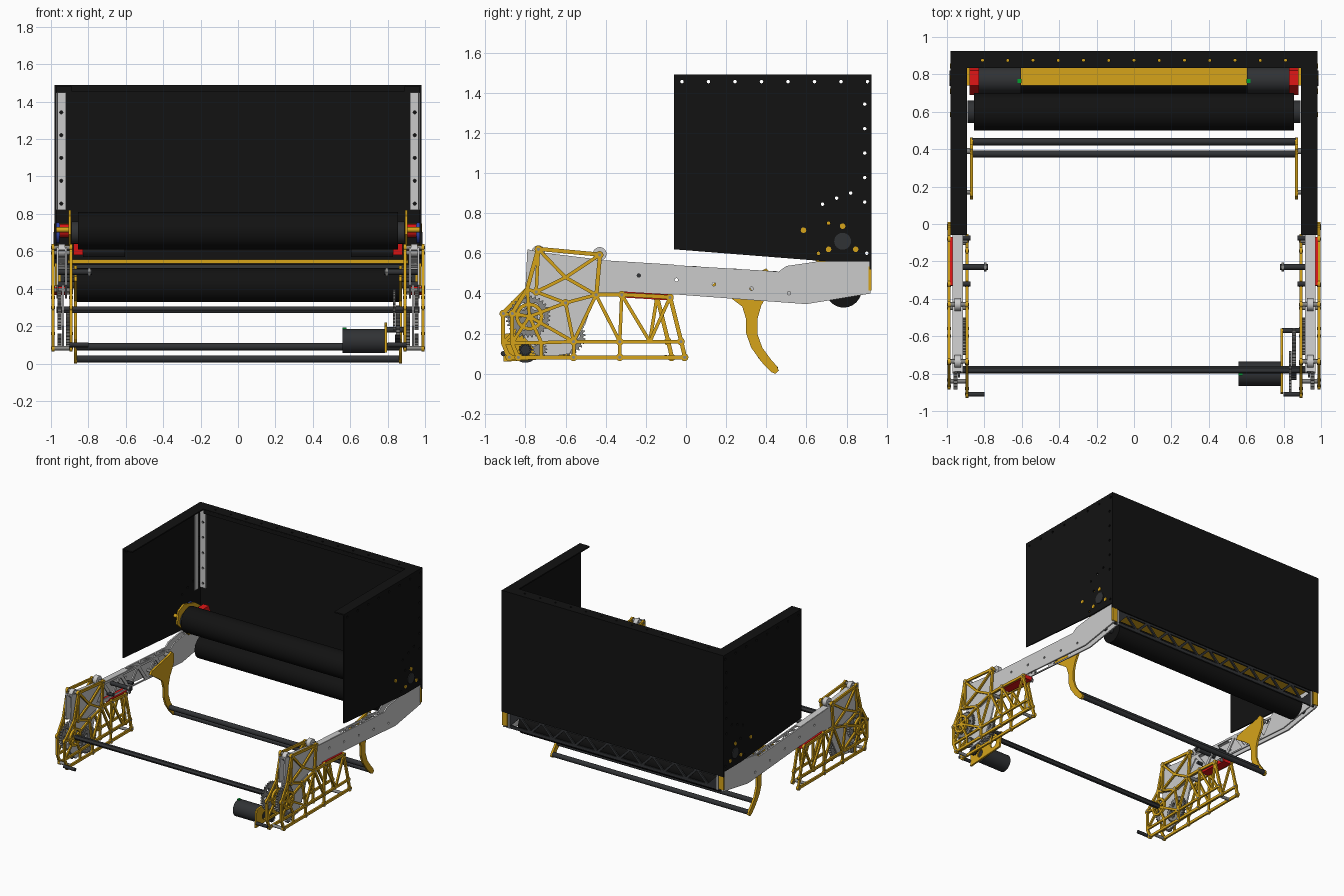
import bpy, math
from mathutils import Vector

if "Cube" in bpy.data.objects:
    bpy.data.objects.remove(bpy.data.objects["Cube"])

def material(name, rgb):
    m = bpy.data.materials.new(name)
    m.diffuse_color = (*rgb, 1)
    m.use_nodes = True
    m.node_tree.nodes["Principled BSDF"].inputs["Base Color"].default_value = m.diffuse_color
    return m

GOLD = material("gold", (0.67, 0.37, 0.01))
BLACK = material("black", (0.006, 0.006, 0.006))
DARK = material("dark_grey", (0.03, 0.032, 0.035))
STEEL = material("steel", (0.25, 0.25, 0.24))
RED = material("red", (0.75, 0.008, 0.008))
BLUE = material("blue", (0.03, 0.06, 0.4))
GREEN = material("green", (0.0, 0.35, 0.03))
PI = math.pi
ROT = {'x': (PI/2, 0, PI/2), 'y': (PI/2, 0, 0), 'z': (0, 0, 0)}

def add(name, mesh, loc, rot=(0, 0, 0), mat=None):
    o = bpy.data.objects.new(name, mesh)
    bpy.context.collection.objects.link(o)
    o.location, o.rotation_euler = loc, rot
    if mat and not mesh.materials:
        mesh.materials.append(mat)
    return o

def circle(u, v, r, n=12):
    return [(u + r*math.cos(2*PI*i/n), v + r*math.sin(2*PI*i/n)) for i in range(n)]

def inset(poly, d):
    p = [Vector(v) for v in poly]
    n = len(p)
    if sum(p[i-1].x*p[i].y - p[i].x*p[i-1].y for i in range(n)) < 0:
        p.reverse()
    out = []
    for i in range(n):
        a, b = (p[i]-p[i-1]).normalized(), (p[(i+1) % n]-p[i]).normalized()
        na, nb = Vector((-a.y, a.x)), Vector((-b.y, b.x))
        out.append(p[i] + (na+nb)*(d/(1+na.dot(nb))))
    return out

def plate(name, outline, holes, at, t, mat=None, axis='x', mirror=True):
    """Flat plate cut from an outline, t thick, centred at 'at' on its axis."""
    cu = bpy.data.curves.new(name, 'CURVE')
    cu.dimensions, cu.fill_mode, cu.extrude = '2D', 'BOTH', t/2
    for loop in [outline] + list(holes):
        s = cu.splines.new('POLY')
        s.points.add(len(loop)-1)
        for pt, v in zip(s.points, loop):
            pt.co = (v[0], v[1], 0, 1)
        s.use_cyclic_u, s.use_smooth = True, False
    tmp = bpy.data.objects.new("tmp", cu)
    bpy.context.collection.objects.link(tmp)
    dg = bpy.context.evaluated_depsgraph_get()
    me = bpy.data.meshes.new_from_object(tmp.evaluated_get(dg))
    bpy.data.objects.remove(tmp)
    for s in ((1, -1) if axis == 'x' and mirror else (1,)):
        loc = {'x': (s*at, 0, 0), 'y': (0, at, 0), 'z': (0, 0, at)}[axis]
        add(name + ("_right" if s > 0 else "_left") if mirror else name, me, loc, ROT[axis], mat)

def rod(name, x0, x1, y, z, r, mat=None, n=24, mirror=True):
    for s in ((1, -1) if mirror else (1,)):
        bpy.ops.mesh.primitive_cylinder_add(vertices=n, radius=r, depth=abs(x1-x0),
                                            location=(s*(x0+x1)/2, y, z), rotation=(0, PI/2, 0))
        o = bpy.context.object
        o.name = name + ("_right" if s > 0 else "_left") if mirror else name
        if mat:
            o.data.materials.append(mat)
        if n > 8:
            bpy.ops.object.shade_smooth_by_angle(angle=0.6)

def box(name, c, size, mat=None, mirror=True, rx=0, rz=0):
    for s in ((1, -1) if mirror else (1,)):
        bpy.ops.mesh.primitive_cube_add(size=1, location=(s*c[0], c[1], c[2]), rotation=(rx, 0, s*rz))
        o = bpy.context.object
        o.name = name + ("_right" if s > 0 else "_left") if mirror else name
        o.scale = size
        if mat:
            o.data.materials.append(mat)

def gear(name, y, z, r, teeth, x, t, mat=STEEL, mirror=True):
    pts = []
    for i in range(teeth*4):
        a, k = 2*PI*i/(teeth*4), r if i % 4 < 2 else r-0.012
        pts.append((y + k*math.cos(a), z + k*math.sin(a)))
    holes = [circle(y + .55*r*math.cos(a*PI/3), z + .55*r*math.sin(a*PI/3), .17*r, 10) for a in range(6)]
    plate(name, pts, holes if r > .06 else [], x, t, mat, 'x', mirror)

# Hopper: side panels, back panel, inward top flanges
side_holes = [(-0.02+0.132*i, 1.455) for i in range(8)] + [(0.89, 0.855+0.122*i) for i in range(5)]
side_holes += [(0.82, 0.9), (0.75, 0.875), (0.68, 0.845), (0.71, 0.75), (0.66, 0.6), (0.90, 0.6)]
plate("side_panel", [(-0.06, 1.49), (0.92, 1.49), (0.92, 0.56), (0.7, 0.56), (-0.06, 0.62)],
      [circle(y, z, 0.009, 8) for y, z in side_holes], 0.975, 0.01, BLACK)
box("side_top_flange", (0.935, 0.43, 1.485), (0.085, 0.98, 0.01), BLACK)
box("back_panel", (0, 0.92, 1.005), (1.96, 0.01, 0.97), BLACK, False)
plate("back_top_flange", [(-0.9, 0.835), (0.9, 0.835), (0.9, 0.925), (-0.9, 0.925)],
      [circle(-0.81+0.135*i, 0.875, 0.008, 8) for i in range(13)], 1.485, 0.01, BLACK, 'z', False)
box("back_flange_lip", (0, 0.838, 1.47), (1.78, 0.008, 0.03), BLACK, False)
# Grey corner angles
for s in (1, -1):
    a, b = sorted((s*0.92, s*0.97))
    plate("corner_angle_back", [(a, .82), (b, .82), (b, 1.45), (a, 1.45)],
          [circle(s*.945, .855+.122*i, .009, 8) for i in range(5)], 0.91, 0.008, None, 'y', False)
box("corner_angle_side", (0.966, 0.855, 1.135), (0.006, 0.045, 0.63))

# Rear lattice beam, gold shelf, corner brackets
cells, N = [], 19
for i in range(N-1):
    x = lambda k: -0.93 + 1.86*k/N
    lo, hi = (0.415, 0.515) if i % 2 else (0.515, 0.415)
    cells.append([(x(i), lo), (x(i+1), hi), (x(i+2), lo)])
plate("rear_lattice", [(-.95, .4), (.95, .4), (.95, .53), (-.95, .53)],
      [inset(c, 0.009) for c in cells], 0.908, 0.012, DARK, 'y', False)
box("rear_shelf", (0, 0.825, 0.545), (1.82, 0.17, 0.022), GOLD, False)
box("rear_corner_bracket", (0.955, 0.917, 0.475), (0.045, 0.014, 0.12), GOLD)

# Intake rollers, motors and brackets
rod("upper_roller", -0.855, 0.855, 0.6, 0.71, 0.1, BLACK, 40, False)
rod("lower_roller", -0.87, 0.87, 0.785, 0.42, 0.09, BLACK, 40, False)
rod("upper_roller_hub", 0.855, 0.89, 0.6, 0.7, 0.06, DARK)
rod("lower_roller_shaft", 0.87, 0.97, 0.785, 0.42, 0.018, DARK)
rod("intake_motor", 0.605, 0.83, 0.77, 0.64, 0.07, DARK, 32)
box("motor_terminal", (0.612, 0.765, 0.71), (0.02, 0.02, 0.01), GREEN)
plate("intake_gearbox", [(.70, .58), (.84, .58), (.85, .66), (.82, .74), (.74, .74), (.69, .66)],
      [], 0.855, 0.05, RED)
plate("intake_bracket", [(.51, .69), (.53, .79), (.6, .82), (.74, .78), (.88, .68), (.89, .555), (.66, .55)],
      [circle(.6, .71, .04), circle(.68, .63, .03)], 0.9, 0.014, GOLD)
rod("intake_red_hub", 0.907, 0.955, 0.72, 0.71, 0.035, RED)
rod("intake_blue_hub", 0.955, 0.972, 0.77, 0.70, 0.055, BLUE)
rod("shaft_cap", 0.97, 0.986, 0.78, 0.66, 0.042, DARK)
for y, z in ((.78, .735), (.845, .62), (.71, .62), (.585, .715)):
    rod("gold_bolt", 0.9, 0.985, y, z, 0.014, GOLD, 12)

# Grey arms: solid outer plate, latticed inner plate, webs on top
arm = [(-.79, .62), (-.7, .6), (-.4, .562), (.42, .512), (.46, .508), (.5, .537), (.66, .56), (.92, .56),
       (.92, .4), (.6, .347), (-.05, .395), (-.45, .4), (-.6, .36), (-.8, .42)]
plate("arm_outer_plate", arm, [circle(-.235+.187*i, .49-.022*i, .009, 8) for i in range(5)], 0.965, 0.012)
top = lambda y: .538-.061*y
low = lambda y: .392-.072*y
cells = []
for i in range(8):
    y, f, g = -0.5+0.11*i, *((top, low) if i % 2 else (low, top))
    cells.append([(y, f(y)-.004), (y+.11, g(y+.11)-.004), (y+.22, f(y+.22)-.004)])
plate("arm_inner_plate", arm, [inset(c, 0.013) for c in cells], 0.92, 0.01)
box("arm_top_cover", (0.943, -0.26, 0.552), (0.05, 0.4, 0.008), None, rx=-0.061)
box("carriage_top_cover", (0.943, -0.62, 0.588), (0.05, 0.34, 0.008), None, rx=-0.12)
for i in range(5):
    y = 0.0+0.1*i
    box("arm_top_web", (0.943, y, top(y)-.006), (0.009, 0.11, 0.008), None, rz=0.45*(-1)**i)
box("arm_end_cover", (0.943, 0.79, 0.556), (0.05, 0.26, 0.008))
plate("arm_gear_plate", [(-.78, .42), (-.45, .4), (-.5, .25), (-.58, .1), (-.72, .08), (-.82, .2)],
      [circle(-.78, .285, .03)], 0.935, 0.012)
box("red_slider", (0.95, -0.2, 0.388), (0.07, 0.26, 0.03), RED, rx=-0.06)
for y, z in ((-.735, .605), (-.43, .597)):
    rod("guide_wheel", 0.925, 0.96, y, z, 0.034)

# Gold truss plates either side of each arm
def truss(name, at, L, R):
    A, B, C, D, E, F = (-.735, .62), (-.43, .592), (-.448, .393), (-.6, .353), (-.746, .408), (-.6, .48)
    H, I, J, K = (-.79, .42), (L, .3), (L, .155), (L+.03, .082)
    T2, T3 = (-.32, .393), (R-.075, .38)
    M0, M1, M2, P, M3 = (-.72, .155), (-.56, .16), (-.33, .16), (-.18, .16), (R-.02, .16)
    Q0, Q1, Q2, Q3 = (-.72, .082), (-.56, .082), (-.33, .082), (R-.002, .082)
    G = (-.78, .285)
    cells = [(A, B, F), (A, F, E), (B, C, F), (E, F, C, D), (H, A, E), (H, E, D, G), (D, M1, G), (D, C, M1),
             (M1, M0, G), (M0, J, G), (J, I, G), (I, H, G), (J, K, Q0, M0), (M0, Q0, Q1, M1),
             (C, M1, M2), (C, T2, M2), (T2, M2, P), (T2, T3, P), (T3, P, M3),
             (M1, Q1, Q2, M2), (M2, Q2, Q3, M3)]
    plate(name, inset([A, B, C, T2, T3, M3, Q3, K, J, I, H], -0.012),
          [inset(c, 0.0085) for c in cells], at, 0.014, GOLD)
    plate(name + "_ring", circle(*G, .07, 24), [circle(*G, .052, 24)], at, 0.018, GOLD)
    for n in (A, B, C, D, E, T2, T3, M1, M2, M3, Q1, Q2, Q3, K, I):
        rod(name + "_boss", at-.009, at+.009, *n, 0.019, GOLD, 14)
        rod(name + "_bolt", at-.011, at+.011, *n, 0.008, STEEL, 8)
truss("outer_truss", 0.989, -.865, -.005)
truss("inner_truss", 0.893, -.91, -.07)
for y, z in ((-.735, .62), (-.43, .592), (-.448, .393), (-.09, .38), (-.84, .082), (-.1, .082)):
    rod("truss_spacer", 0.89, 0.985, y, z, 0.012, STEEL, 12)

# Gear train, drive motor and its mount
gear("main_gear", -.78, .285, .105, 30, 0.955, 0.02)
gear("large_gear", -.6, .19, .1, 30, 0.91, 0.02)
gear("small_gear", -.73, .12, .04, 14, 0.955, 0.02)
gear("drive_gear", -.66, .21, .1, 30, 0.855, 0.02, STEEL, False)
gear("idler_gear", -.79, .285, .11, 32, 0.835, 0.015, STEEL, False)
gear("pinion", -.80, .12, .035, 12, 0.855, 0.03, DARK, False)
rod("drive_motor", 0.56, 0.785, -.80, .12, 0.065, DARK, 32, False)
box("drive_motor_terminal", (0.57, -.8, .187), (0.02, 0.02, 0.01), GREEN, False)
plate("motor_mount", [(-.91, .06), (-.58, .08), (-.56, .2), (-.7, .22), (-.9, .2)],
      [circle(-.65, .14, .035), circle(-.8, .12, .03)], 0.79, 0.014, GOLD, 'x', False)
rod("motor_mount_spacer", 0.79, 0.9, -.57, .18, 0.014, DARK, 12, False)
rod("front_spacer", 0.8, 0.9, -.91, .1, 0.013, DARK, 12)
rod("front_axle", -0.97, 0.97, -.78, .287, 0.02, DARK, 6, False)
rod("axle_end", 0.945, 0.958, -.84, .26, 0.025, STEEL, 12)
rod("arm_pin", 0.78, 0.96, -.23, .49, 0.016, DARK, 12)
rod("arm_pin_head", 0.788, 0.802, -.23, .49, 0.024, STEEL, 6)
for y in (-.075, -.32):
    rod("side_stub", 0.875, 0.93, y, .45, 0.013, DARK, 12)

# Curved hooks and their crossbars
plate("hook_leg", [(.13, .44), (.16, .42), (.22, .38), (.28, .335), (.3, .27), (.3, .2), (.325, .13), (.375, .06),
                   (.425, .008), (.445, 0), (.462, .015), (.455, .035), (.42, .075), (.38, .13), (.355, .2),
                   (.355, .27), (.375, .34), (.42, .42), (.425, .5), (.4, .525), (.37, .51), (.15, .465)],
      [], 0.87, 0.016, GOLD)
rod("lower_crossbar", -0.865, 0.865, .44, .025, 0.019, DARK, 20, False)
rod("upper_crossbar", -0.865, 0.865, .375, .09, 0.019, DARK, 20, False)
rod("hook_mount", 0.87, 0.92, .39, .495, 0.016, STEEL, 12)
rod("hook_mount_front", 0.87, 0.92, .17, .45, 0.012, STEEL, 12)
